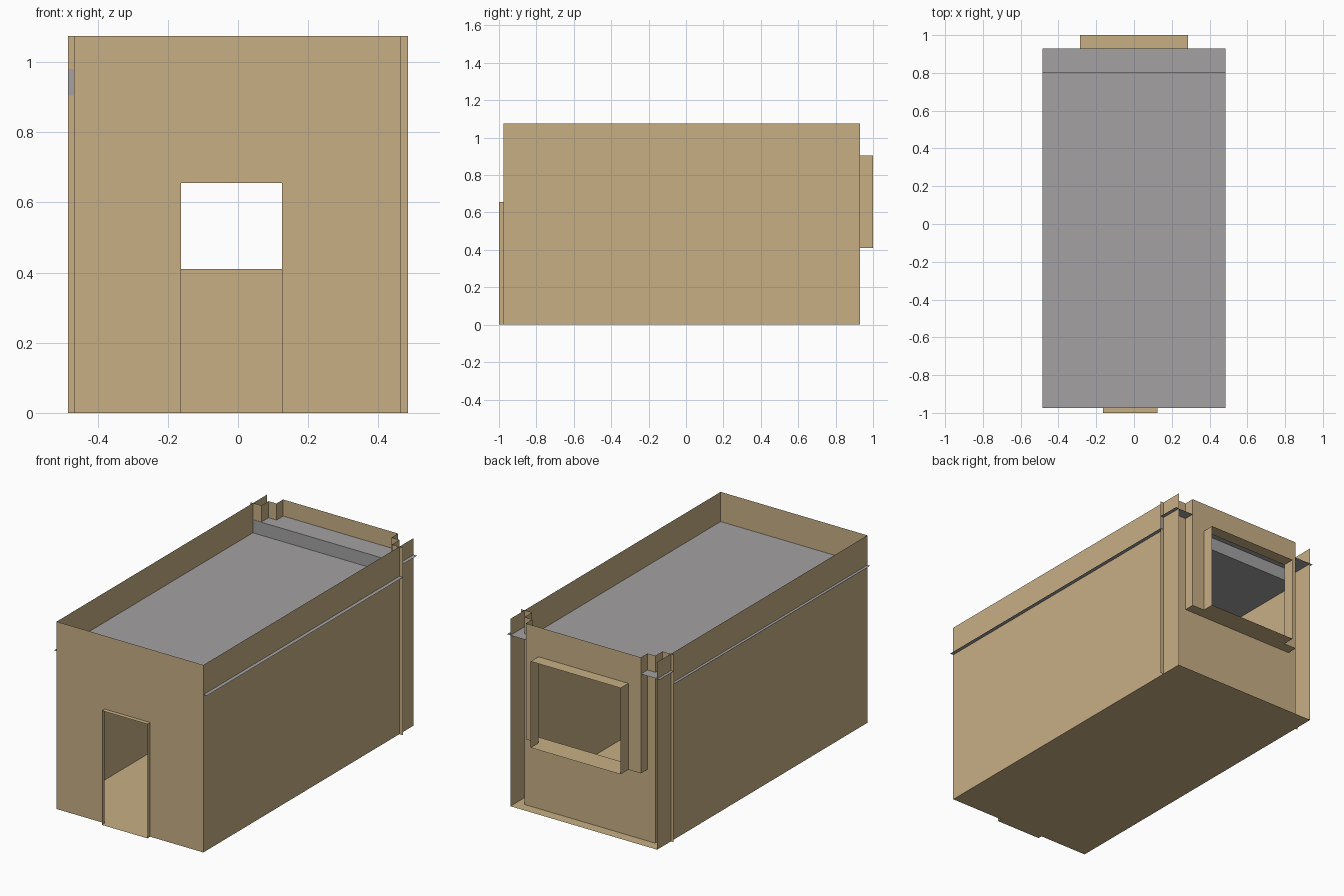
import bpy, bmesh

if "Cube" in bpy.data.objects:
    bpy.data.objects.remove(bpy.data.objects["Cube"])


def material(name, rgb):
    m = bpy.data.materials.new(name)
    m.diffuse_color = (*rgb, 1)
    m.use_nodes = True
    m.node_tree.nodes["Principled BSDF"].inputs["Base Color"].default_value = m.diffuse_color
    return m


TAN = material("tan_plaster", (0.578, 0.429, 0.235))
GREY = material("grey_ceiling", (0.371, 0.359, 0.365))

# Room dimensions
XL, XR, FRONT, BACK, H = -0.468, 0.463, -0.975, 0.93, 1.075
SIDE, WALL, STEP = 0.485, 0.805, 0.87        # wall overhang, back wall, first bay step
BAY1, BAY2, WIN = 0.415, 0.365, 0.285        # half widths of bay and window
SILL, HEAD = 0.41, 0.905                     # window bottom and top
DL, DR, DH = -0.163, 0.125, 0.655            # door opening


def sheet(name, rects, mat):
    """Flat panels; each is (x0, x1, y0, y1, z0, z1) with one axis of zero extent."""
    bm = bmesh.new()
    for x0, x1, y0, y1, z0, z1 in rects:
        if x0 == x1:
            pts = [(x0, y0, z0), (x0, y1, z0), (x0, y1, z1), (x0, y0, z1)]
        elif y0 == y1:
            pts = [(x0, y0, z0), (x1, y0, z0), (x1, y0, z1), (x0, y0, z1)]
        else:
            pts = [(x0, y0, z0), (x1, y0, z0), (x1, y1, z0), (x0, y1, z0)]
        bm.faces.new([bm.verts.new(p) for p in pts])
    bmesh.ops.remove_doubles(bm, verts=bm.verts, dist=1e-5)
    me = bpy.data.meshes.new(name)
    bm.to_mesh(me)
    bm.free()
    me.materials.append(mat)
    ob = bpy.data.objects.new(name, me)
    bpy.context.collection.objects.link(ob)
    return ob


def tube(x0, x1, y0, y1, z0, z1):
    """Four reveal faces around an opening, running along y."""
    return [(x0, x0, y0, y1, z0, z1), (x1, x1, y0, y1, z0, z1),
            (x0, x1, y0, y1, z0, z0), (x0, x1, y0, y1, z1, z1)]


# Floor and side walls
sheet("floor", [(XL, XR, FRONT, BACK, 0, 0)], TAN)
sheet("left_wall", [(XL, XL, FRONT, BACK, 0, H)], TAN)
sheet("right_wall", [(XR, XR, FRONT, BACK, 0, H)], TAN)

# Front wall around the door opening
sheet("front_wall", [(XL, DL, FRONT, FRONT, 0, H), (DR, XR, FRONT, FRONT, 0, H),
                     (DL, DR, FRONT, FRONT, DH, H)], TAN)
sheet("door_reveal", tube(DL, DR, -1.0, FRONT, 0, DH), TAN)

# Back wall: stepped bay, mirrored left and right
bay = []
for s, y in ((-1, WALL), (1, WALL - 0.004)):
    def span(a, b):
        return tuple(sorted((s * a, s * b)))
    bay += [(*span(BAY1, SIDE), y, y, 0, H),
            (s * BAY1, s * BAY1, y, STEP, 0, H),
            (*span(BAY2, BAY1), STEP, STEP, 0, H),
            (s * BAY2, s * BAY2, STEP, BACK, SILL, H),
            (*span(WIN, BAY2), BACK, BACK, SILL, H)]
bay += [(-BAY2, BAY2, STEP, STEP, 0, SILL),      # wall under the window
        (-BAY2, BAY2, STEP, BACK, SILL, SILL),   # sill
        (-WIN, WIN, BACK, BACK, HEAD, H)]        # wall over the window
sheet("back_wall_bay", bay, TAN)
sheet("window_reveal", tube(-WIN, WIN, BACK, 1.0, SILL, HEAD), TAN)

# Ceiling with a raised strip at the back
CS, C0, C1 = 0.803, 0.905, 0.98
sheet("ceiling", [(-SIDE, SIDE, FRONT, CS, C0, C0), (-SIDE, SIDE, CS, CS, C0, C1),
                  (-SIDE, SIDE, CS, BACK, C1, C1)], GREY)
